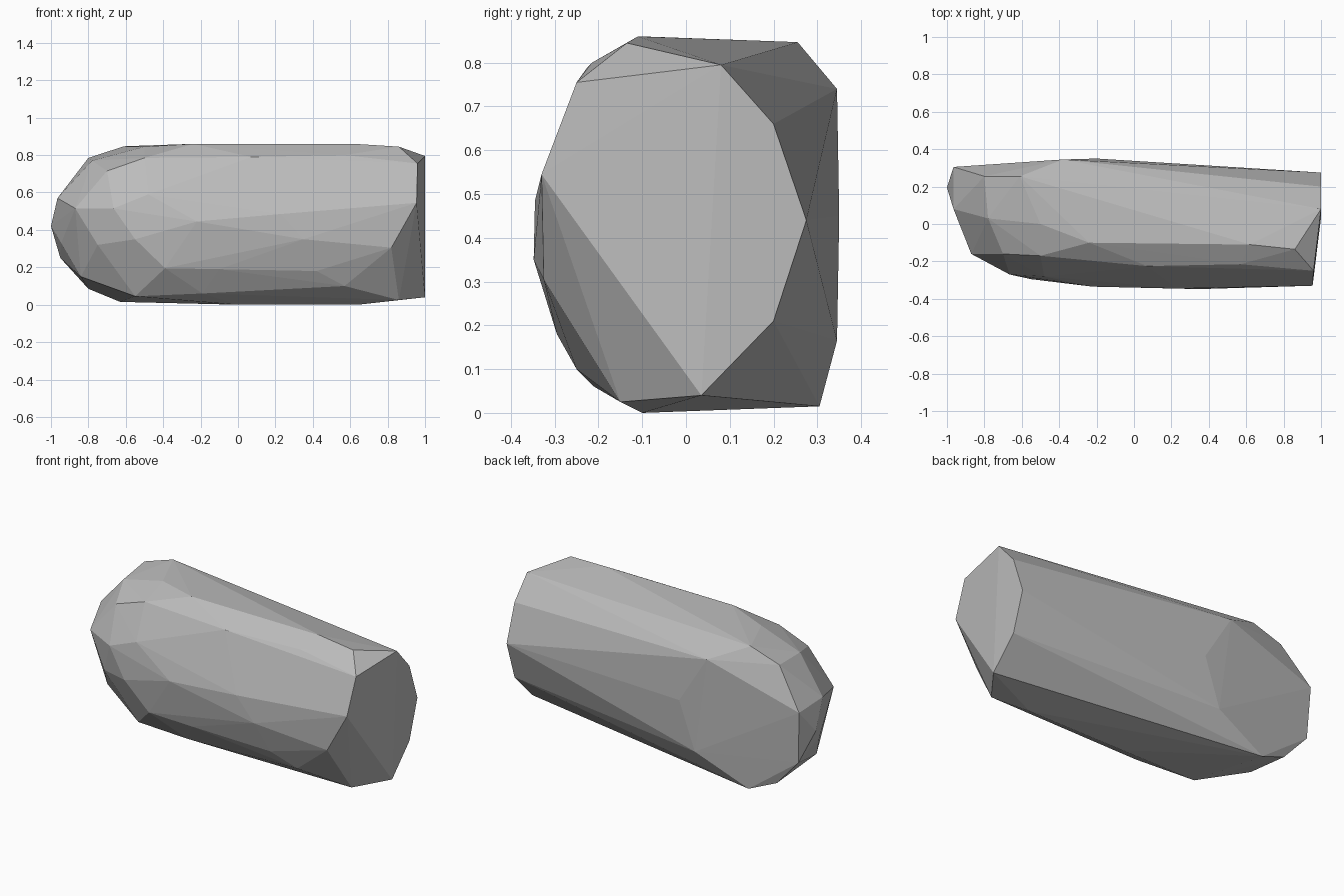
import bpy
import bmesh

# Remove the default cube
default_cube = bpy.data.objects.get("Cube")
if default_cube:
    bpy.data.objects.remove(default_cube, do_unlink=True)


def make_material(name, colour):
    mat = bpy.data.materials.new(name)
    mat.use_nodes = True
    mat.diffuse_color = colour
    mat.node_tree.nodes["Principled BSDF"].inputs["Base Color"].default_value = colour
    return mat


def convex_block(name, ridges, mat):
    """Wrap a tight faceted skin around a set of ridge lines."""
    bm = bmesh.new()
    for ridge in ridges:
        for point in ridge:
            bm.verts.new(point)
    hull = bmesh.ops.convex_hull(bm, input=bm.verts)
    spare = {g for g in hull["geom_interior"] + hull["geom_unused"]
             if isinstance(g, bmesh.types.BMVert)}
    bmesh.ops.delete(bm, geom=list(spare), context="VERTS")
    bmesh.ops.recalc_face_normals(bm, faces=bm.faces)
    mesh = bpy.data.meshes.new(name)
    bm.to_mesh(mesh)
    bm.free()
    for poly in mesh.polygons:
        poly.use_smooth = False
    mesh.materials.append(mat)
    obj = bpy.data.objects.new(name, mesh)
    bpy.context.collection.objects.link(obj)
    return obj


# Broken flat end, nearly one plane
flat_end = [(1, .08, .795), (.96, -.25, .755), (.955, -.33, .545),
            (1, .035, .04), (1, .2, .21), (1, .275, .44), (1, .2, .66)]

# Rounded tip at the other end
blunt_tip = [(-1, .195, .42), (-.965, .305, .56), (-.95, .29, .25),
             (-.965, .08, .57), (-.945, .08, .33), (-.87, -.16, .515)]

# Ridges running along the length, from the crown round to the underside
crown = [(-.8, .255, .785), (-.61, .255, .847), (-.78, .03, .77),
         (-.5, 0, .845), (-.24, -.1, .86), (.62, -.11, .86), (.86, -.135, .845)]
shoulder = [(-.7, -.16, .715), (-.5, -.17, .785), (.07, -.225, .79), (.57, -.215, .8)]
belly = [(-.665, -.27, .515), (-.48, -.28, .59), (-.22, -.335, .445),
         (.23, -.345, .485), (.35, -.348, .35), (.82, -.325, .305)]
lower_front = [(-.75, -.2, .32), (-.55, -.295, .35), (-.39, -.29, .195),
               (-.1, -.295, .19), (.42, -.295, .18), (.57, -.25, .1)]
underside = [(-.84, -.04, .15), (-.8, .28, .085), (-.63, .305, .015),
             (-.55, -.16, .045), (-.19, -.21, .06), (0, -.1, 0),
             (.64, -.1, 0), (.86, -.15, .025)]
back = [(-.38, .345, .74), (-.2, .35, .45), (-.3, .345, .165)]

stone_grey = make_material("stone_grey", (.5, .5, .5, 1))
convex_block("boulder", [flat_end, blunt_tip, crown, shoulder, belly,
                         lower_front, underside, back], stone_grey)
